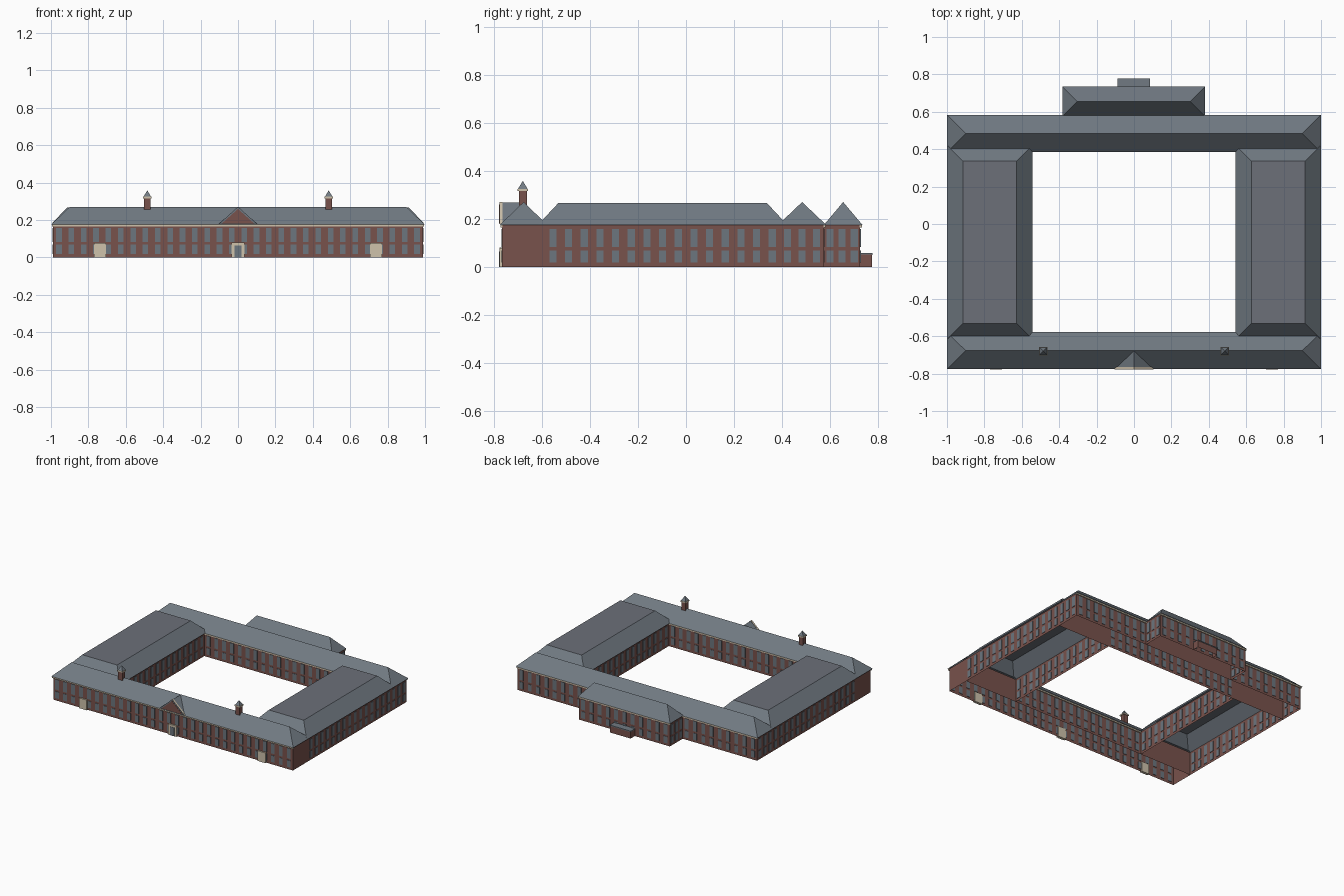
import bpy, bmesh

if "Cube" in bpy.data.objects:
    bpy.data.objects.remove(bpy.data.objects["Cube"])


def material(name, rgb):
    m = bpy.data.materials.new(name)
    m.diffuse_color = (*rgb, 1)
    m.use_nodes = True
    m.node_tree.nodes["Principled BSDF"].inputs["Base Color"].default_value = m.diffuse_color
    return m


BRICK = material("brick", (0.19, 0.085, 0.072))
SLATE = material("slate", (0.165, 0.195, 0.225))
LEAD = material("lead_flat_roof", (0.15, 0.16, 0.19))
GLASS = material("window_glass", (0.15, 0.18, 0.21))
CREAM = material("cream_stone", (0.62, 0.54, 0.41))

EAVE, RIDGE = 0.175, 0.27


def finish(name, bm, *mats):
    bmesh.ops.recalc_face_normals(bm, faces=bm.faces)
    me = bpy.data.meshes.new(name)
    bm.to_mesh(me)
    bm.free()
    for m in mats:
        me.materials.append(m)
    ob = bpy.data.objects.new(name, me)
    bpy.context.collection.objects.link(ob)
    return ob


def add_box(bm, x0, x1, y0, y1, z0, z1):
    vs = bmesh.ops.create_cube(bm, size=1)["verts"]
    for v in vs:
        v.co.x = x1 if v.co.x > 0 else x0
        v.co.y = y1 if v.co.y > 0 else y0
        v.co.z = z1 if v.co.z > 0 else z0


def box(name, mat, *dims):
    bm = bmesh.new()
    add_box(bm, *dims)
    return finish(name, bm, mat)


def walls(name, x0, x1, y0, y1, z1, sides="fblr"):
    """Open shell: front, back, left, right walls without floor or ceiling."""
    bm = bmesh.new()
    corners = {"f": ((x0, y0), (x1, y0)), "r": ((x1, y0), (x1, y1)),
               "b": ((x1, y1), (x0, y1)), "l": ((x0, y1), (x0, y0))}
    for s in sides:
        (ax, ay), (bx, by) = corners[s]
        bm.faces.new([bm.verts.new(p) for p in
                      ((ax, ay, 0), (bx, by, 0), (bx, by, z1), (ax, ay, z1))])
    bmesh.ops.remove_doubles(bm, verts=bm.verts, dist=1e-5)
    return finish(name, bm, BRICK)


def hip_roof(name, x0, x1, y0, y1, inset_x, inset_y, top=RIDGE):
    """Open hipped roof; the inset top is a flat deck or collapses to a ridge."""
    bm = bmesh.new()
    low = [bm.verts.new((x, y, EAVE)) for x, y in ((x0, y0), (x1, y0), (x1, y1), (x0, y1))]
    a, b, c, d = x0 + inset_x, x1 - inset_x, y0 + inset_y, y1 - inset_y
    high = [bm.verts.new((x, y, top)) for x, y in ((a, c), (b, c), (b, d), (a, d))]
    for i in range(4):
        j = (i + 1) % 4
        bm.faces.new((low[i], low[j], high[j], high[i]))
    if d - c > 0.01:
        bm.faces.new(high).material_index = 1
    bmesh.ops.remove_doubles(bm, verts=bm.verts, dist=1e-4)
    return finish(name, bm, SLATE, LEAD)


def windows(name, axis, wall, a0, a1, n):
    """Two rows of thin glass plates on a wall running along the given axis."""
    bm = bmesh.new()
    step = (a1 - a0) / n
    for i in range(n):
        c = a0 + (i + 0.5) * step
        along, across = (c - 0.015, c + 0.015), (wall - 0.003, wall + 0.003)
        for rows in ((0.018, 0.068), (0.082, 0.158)):
            if axis == "x":
                add_box(bm, *along, *across, *rows)
            else:
                add_box(bm, *across, *along, *rows)
    return finish(name, bm, GLASS)


def gable(name, half, z0, z1, y0, y1, *mats):
    """Triangular prism along y; slopes use the first material, ends the last."""
    bm = bmesh.new()
    f, b = [[bm.verts.new((x, y, z)) for x, z in ((-half, z0), (half, z0), (0, z1))]
            for y in (y0, y1)]
    for tri in (f, b):
        bm.faces.new(tri).material_index = len(mats) - 1
    for i in range(3):
        j = (i + 1) % 3
        bm.faces.new((f[i], f[j], b[j], b[i]))
    return finish(name, bm, *mats)


# Front and rear ranges
walls("front_range_walls", -0.99, 0.99, -0.766, -0.587, EAVE)
hip_roof("front_range_roof", -1, 1, -0.776, -0.578, 0.1, 0.099)
walls("rear_range_walls", -0.99, 0.99, 0.392, 0.575, EAVE)
hip_roof("rear_range_roof", -1, 1, 0.384, 0.584, 0.1, 0.1)
windows("front_windows", "x", -0.766, -0.99, 0.99, 30)
windows("front_court_windows", "x", -0.587, -0.55, 0.55, 17)
windows("rear_court_windows", "x", 0.392, -0.55, 0.55, 17)

# Side wings with flat-topped roofs, mirrored left and right
for s, side in ((-1, "left"), (1, "right")):
    xa, xb = sorted((s * 0.99, s * 0.553))
    walls(side + "_wing_walls", xa, xb, -0.587, 0.392, EAVE, "lr")
    xa, xb = sorted((s * 1.0, s * 0.542))
    hip_roof(side + "_wing_roof", xa, xb, -0.617, 0.422, 0.085, 0.085, 0.266)
    windows(side + "_outer_windows", "y", s * 0.99, -0.587, 0.392, 15)
    windows(side + "_court_windows", "y", s * 0.553, -0.587, 0.392, 15)
    windows(side + "_rear_end_windows", "y", s * 0.99, 0.392, 0.575, 3)
    xa, xb = sorted((s * 0.99, s * 0.375))
    windows(side + "_rear_windows", "x", 0.575, xa, xb, 9)
    windows(side + "_block_windows", "y", s * 0.375, 0.575, 0.726, 3)
    # side entrance panel on the front
    box(side + "_entrance_panel", CREAM, s * 0.738 - 0.032, s * 0.738 + 0.032,
        -0.777, -0.757, 0, 0.076)
    # chimney turret with cream band and pyramid cap
    cx, cy = s * 0.485, -0.68
    box(side + "_turret", BRICK, cx - 0.017, cx + 0.017, cy - 0.017, cy + 0.017, 0.255, 0.318)
    box(side + "_turret_band", CREAM, cx - 0.022, cx + 0.022, cy - 0.022, cy + 0.022, 0.316, 0.325)
    bm = bmesh.new()
    bmesh.ops.create_cone(bm, cap_ends=True, segments=4, radius1=0.028, radius2=0, depth=0.033)
    cap = finish(side + "_turret_cap", bm, SLATE)
    cap.location = (cx, cy, 0.3415)
    cap.rotation_euler.z = 0.785398

# Rear block and low porch
walls("rear_block_walls", -0.375, 0.375, 0.575, 0.726, EAVE, "blr")
hip_roof("rear_block_roof", -0.383, 0.38, 0.575, 0.735, 0.08, 0.08)
windows("rear_block_windows", "x", 0.726, -0.375, 0.375, 11)
walls("porch_walls", -0.085, 0.085, 0.726, 0.775, 0.052)
box("porch_roof", SLATE, -0.088, 0.085, 0.726, 0.778, 0.05, 0.057)

# Cream eave cornices on the long walls
for name, half, y0, y1 in (("front", 0.995, -0.774, -0.764), ("front_court", 0.55, -0.589, -0.58),
                           ("rear_court", 0.55, 0.386, 0.394), ("rear", 0.995, 0.573, 0.582),
                           ("rear_block", 0.38, 0.724, 0.733)):
    box(name + "_cornice", CREAM, -half, half, y0, y1, 0.164, 0.1745)

# Central gable over the main door
gable("gable_roof", 0.1, 0.178, 0.268, -0.765, -0.68, SLATE)
gable("gable_coping", 0.103, 0.178, 0.271, -0.777, -0.764, CREAM, SLATE)
gable("gable_brick_face", 0.087, 0.181, 0.259, -0.779, -0.775, BRICK)

# Main door with cream surround
box("door_surround", CREAM, -0.034, 0.034, -0.777, -0.757, 0, 0.08)
box("door", GLASS, -0.018, 0.018, -0.779, -0.775, 0, 0.064)
